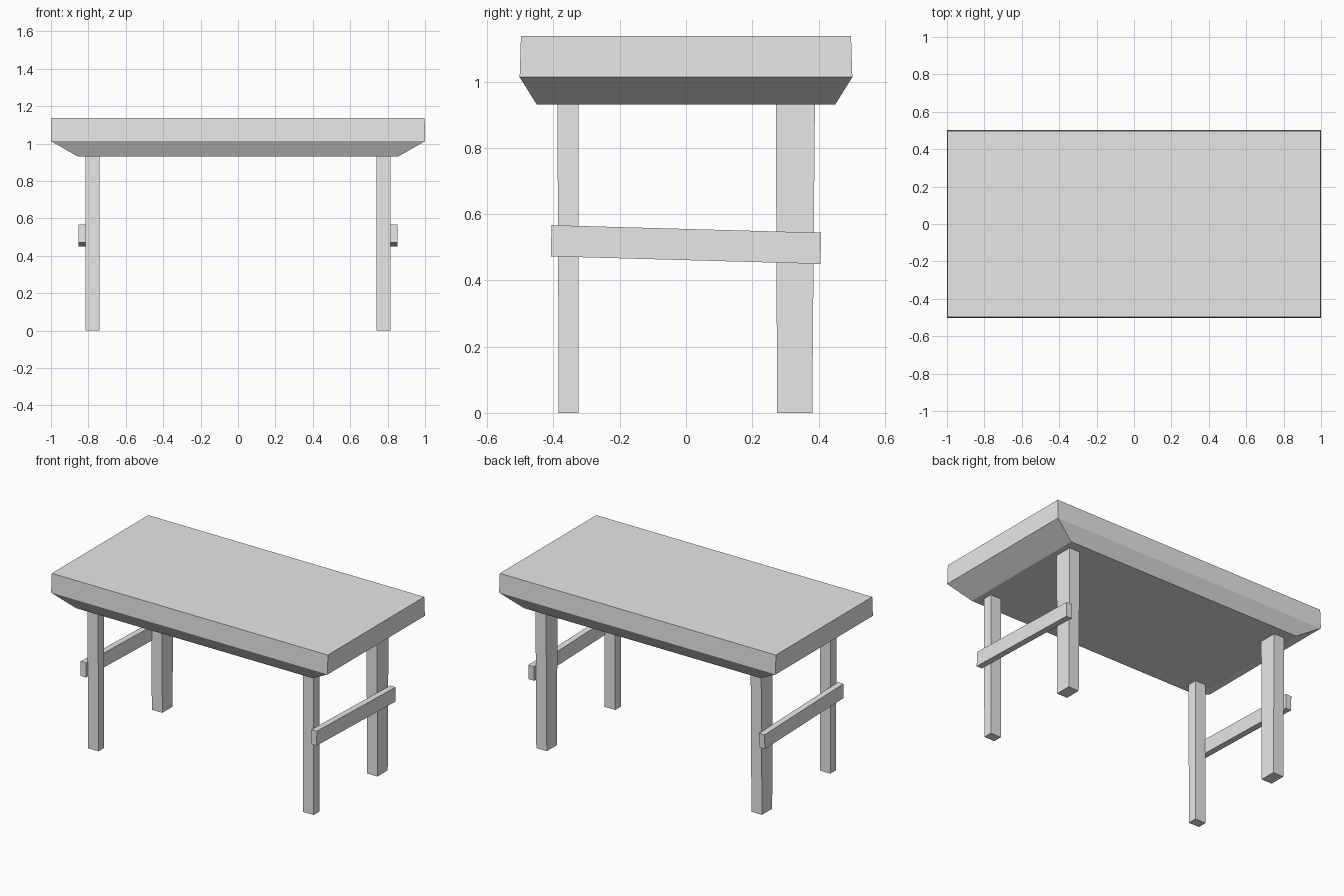
import bpy
import bmesh
from math import radians
from mathutils import Matrix

cube = bpy.data.objects.get("Cube")
if cube:
    bpy.data.objects.remove(cube, do_unlink=True)

# Single plain grey
grey = bpy.data.materials.new("plain_grey")
grey.use_nodes = True
colour = (0.8, 0.8, 0.8, 1.0)
grey.diffuse_color = colour
grey.node_tree.nodes["Principled BSDF"].inputs["Base Color"].default_value = colour


def loft(name, rings, transform=None):
    """Closed solid through rectangular rings (z, x0, x1, y0, y1), bottom to top."""
    bm = bmesh.new()
    loops = []
    for z, x0, x1, y0, y1 in rings:
        corners = ((x0, y0), (x1, y0), (x1, y1), (x0, y1))
        loops.append([bm.verts.new((x, y, z)) for x, y in corners])
    bm.faces.new(loops[0][::-1])
    bm.faces.new(loops[-1])
    for low, high in zip(loops, loops[1:]):
        for i in range(4):
            j = (i + 1) % 4
            bm.faces.new((low[i], low[j], high[j], high[i]))
    if transform:
        bm.transform(transform)
    bmesh.ops.recalc_face_normals(bm, faces=bm.faces)
    mesh = bpy.data.meshes.new(name)
    bm.to_mesh(mesh)
    bm.free()
    mesh.materials.append(grey)
    obj = bpy.data.objects.new(name, mesh)
    bpy.context.collection.objects.link(obj)
    return obj


# Thick top with a bevelled underside
loft("tabletop", [
    (0.93, -0.855, 0.855, -0.45, 0.45),
    (1.013, -1.0, 1.0, -0.502, 0.502),
    (1.138, -0.998, 0.998, -0.498, 0.498),
])

# Each end: slim front leg, wide back leg, sloping brace on the outside
for side, sign in (("left", 1), ("right", -1)):
    inner, outer = sorted((sign * 0.74, sign * 0.816))
    loft("front_leg_" + side, [
        (0.0, inner, outer, -0.384, -0.325),
        (0.93, inner, outer, -0.388, -0.325),
    ])
    loft("back_leg_" + side, [
        (0.0, inner, outer, 0.275, 0.381),
        (0.93, inner, outer, 0.271, 0.389),
    ])
    tilt = (Matrix.Translation((sign * 0.834, 0, 0.508))
            @ Matrix.Rotation(radians(-1.6), 4, "X"))
    loft("brace_" + side, [
        (-0.047, -0.02, 0.02, -0.407, 0.407),
        (0.047, -0.02, 0.02, -0.407, 0.407),
    ], tilt)
